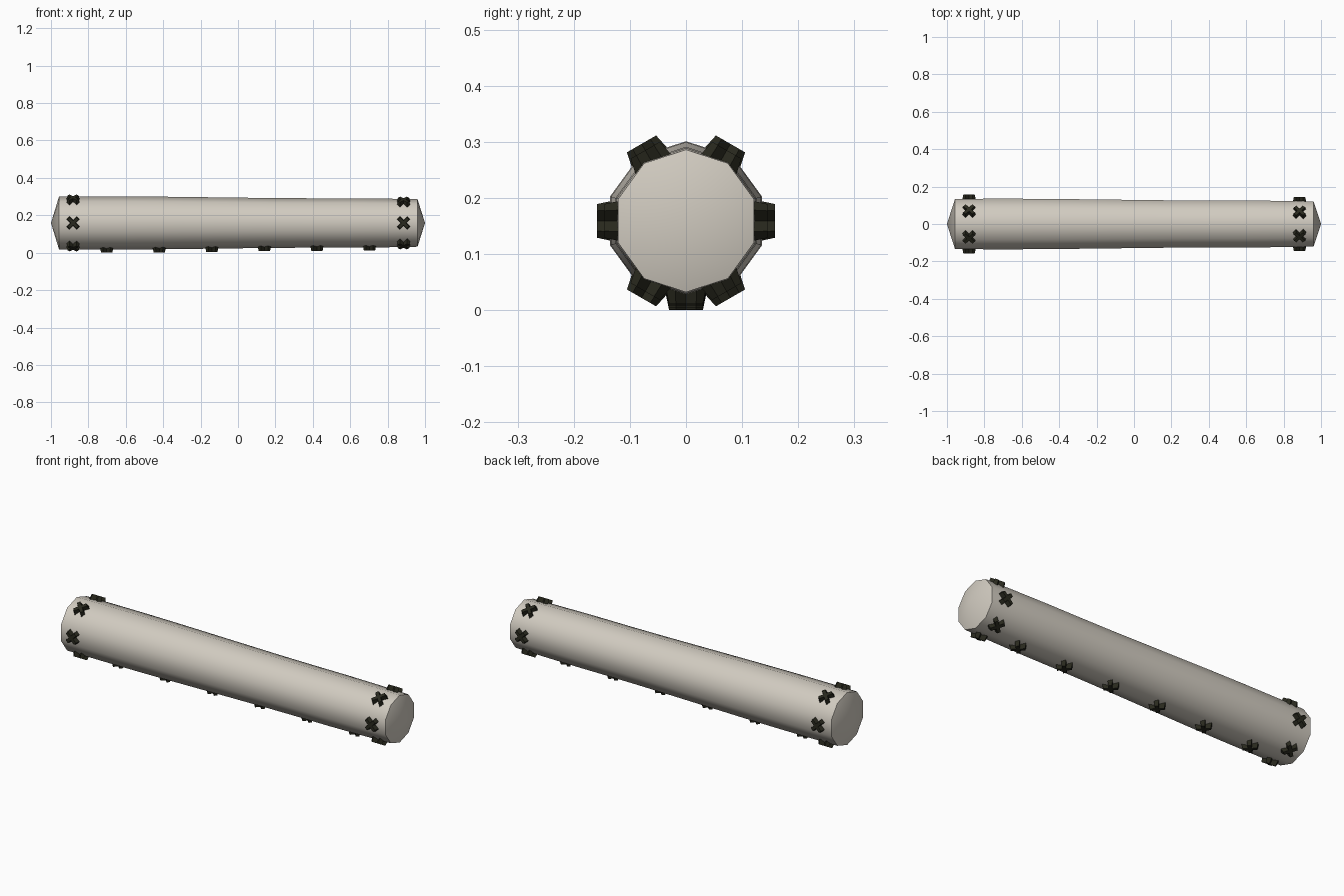
import bpy, bmesh, math
from mathutils import Matrix, Vector

if "Cube" in bpy.data.objects:
    bpy.data.objects.remove(bpy.data.objects["Cube"], do_unlink=True)

AXIS_Z = 0.159
SIDES = 10
# Body outline: position along x, radius
PROFILE = [(-0.957, 0.141), (-0.8, 0.142), (-0.6, 0.142), (-0.4, 0.1405), (-0.2, 0.138),
           (0, 0.1355), (0.2, 0.133), (0.4, 0.132), (0.6, 0.132), (0.8, 0.130), (0.96, 0.127)]


def material(name, rgb):
    m = bpy.data.materials.new(name)
    m.use_nodes = True
    m.diffuse_color = (*rgb, 1)
    m.node_tree.nodes["Principled BSDF"].inputs["Base Color"].default_value = (*rgb, 1)
    return m


def make_object(name, bm, mat):
    bmesh.ops.recalc_face_normals(bm, faces=bm.faces)
    mesh = bpy.data.meshes.new(name)
    bm.to_mesh(mesh)
    bm.free()
    mesh.materials.append(mat)
    obj = bpy.data.objects.new(name, mesh)
    bpy.context.collection.objects.link(obj)
    return obj


def radius_at(x):
    for (x0, r0), (x1, r1) in zip(PROFILE, PROFILE[1:]):
        if x0 <= x <= x1:
            return r0 + (r1 - r0) * (x - x0) / (x1 - x0)


cream = material("cream cloth", (0.64, 0.60, 0.53))
dark = material("dark thread", (0.022, 0.022, 0.013))

# Ten-sided body with shallow pointed ends
bm = bmesh.new()
rings = []
for x, r in PROFILE:
    angles = [math.pi / 2 + math.tau * i / SIDES for i in range(SIDES)]
    rings.append([bm.verts.new((x, r * math.cos(a), AXIS_Z + r * math.sin(a))) for a in angles])
for a, b in zip(rings, rings[1:]):
    for i in range(SIDES):
        j = (i + 1) % SIDES
        bm.faces.new((a[i], a[j], b[j], b[i]))
for ring, tip_x in ((rings[0], -1), (rings[-1], 1)):
    tip = bm.verts.new((tip_x, 0, AXIS_Z))
    for i in range(SIDES):
        bm.faces.new((ring[i], ring[(i + 1) % SIDES], tip))
body = make_object("body", bm, cream)
bpy.context.view_layer.objects.active = body
body.select_set(True)
bpy.ops.object.shade_smooth_by_angle(angle=math.radians(45))
body.select_set(False)


def add_stitch(bm, x, angle):
    """Crossed pair of tapered bars, pointing outward at an angle round the body."""
    place = (Matrix.Translation((x, 0, AXIS_Z)) @ Matrix.Rotation(angle, 4, "X")
             @ Matrix.Translation((0, 0, radius_at(x) + 0.017)))
    for turn in (45, -45):
        spin = Matrix.Rotation(math.radians(turn), 4, "Z")
        for v in bmesh.ops.create_cube(bm, size=1)["verts"]:
            outer = v.co.z > 0
            length, width = (0.068, 0.017) if outer else (0.079, 0.024)
            co = Vector((v.co.x * length, v.co.y * width, 0 if outer else -0.030))
            v.co = place @ spin @ co


# Rings of cross stitches near the two ends
for name, x in (("right_stitch_ring", -0.882), ("left_stitch_ring", 0.885)):
    bm = bmesh.new()
    for i in range(6):
        add_stitch(bm, x, math.radians(30 + 60 * i))
    make_object(name, bm, dark)

# Seam of cross stitches along the underside
bm = bmesh.new()
for i in range(6):
    add_stitch(bm, -0.702 + 0.281 * i, math.pi)
make_object("underside_seam", bm, dark)
